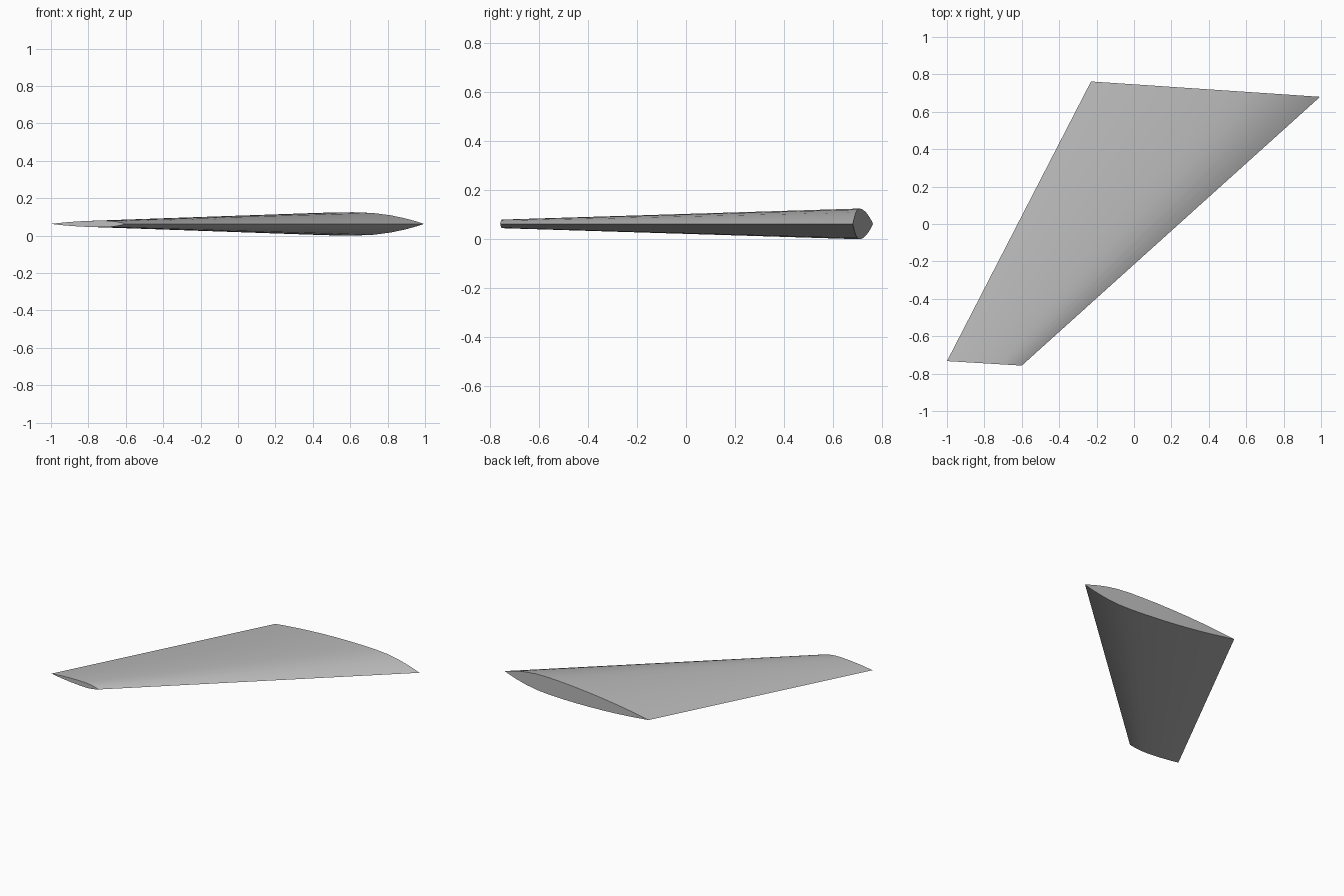
import bpy, bmesh, math
from mathutils import Vector

if "Cube" in bpy.data.objects:
    bpy.data.objects.remove(bpy.data.objects["Cube"])

MID_Z = 0.0625      # height of the chord plane
PEAK = 0.3          # chord fraction of greatest thickness
STEPS = 16          # segments along each side of the section


def half_thickness(s):
    """Biconvex section: 0 at both edges, 1 at PEAK."""
    span = PEAK if s < PEAK else 1 - PEAK
    return 1 - ((s - PEAK) / span) ** 2


def section(bm, lead, trail, half):
    """Closed ring of vertices: upper side lead to trail, lower side back."""
    fractions = [(1 - math.cos(math.pi * i / STEPS)) / 2 for i in range(STEPS + 1)]
    lead, trail = Vector(lead), Vector(trail)
    ring = []
    for side, parts in ((1, fractions), (-1, fractions[-2:0:-1])):
        for s in parts:
            p = lead.lerp(trail, s)
            ring.append(bm.verts.new((p.x, p.y, MID_Z + side * half * half_thickness(s))))
    return ring


# Swept, tapered fin lofted from root section to tip section
bm = bmesh.new()
root = section(bm, (0.995, 0.68), (-0.23, 0.762), 0.0625)
tip = section(bm, (-0.60, -0.757), (-1.0, -0.733), 0.0175)
n = len(root)
for i in range(n):
    j = (i + 1) % n
    bm.faces.new((root[i], root[j], tip[j], tip[i]))
# Flat end caps
bm.faces.new(root)
bm.faces.new(tip)
bmesh.ops.recalc_face_normals(bm, faces=bm.faces)

mesh = bpy.data.meshes.new("fin")
bm.to_mesh(mesh)
bm.free()
fin = bpy.data.objects.new("fin", mesh)
bpy.context.collection.objects.link(fin)

# Plain grey finish
grey = bpy.data.materials.new("grey")
grey.diffuse_color = (0.5, 0.5, 0.5, 1)
grey.use_nodes = True
grey.node_tree.nodes["Principled BSDF"].inputs["Base Color"].default_value = grey.diffuse_color
mesh.materials.append(grey)

# Smooth skin with sharp edges and caps
bpy.context.view_layer.objects.active = fin
fin.select_set(True)
bpy.ops.object.shade_smooth_by_angle(angle=math.radians(25))
